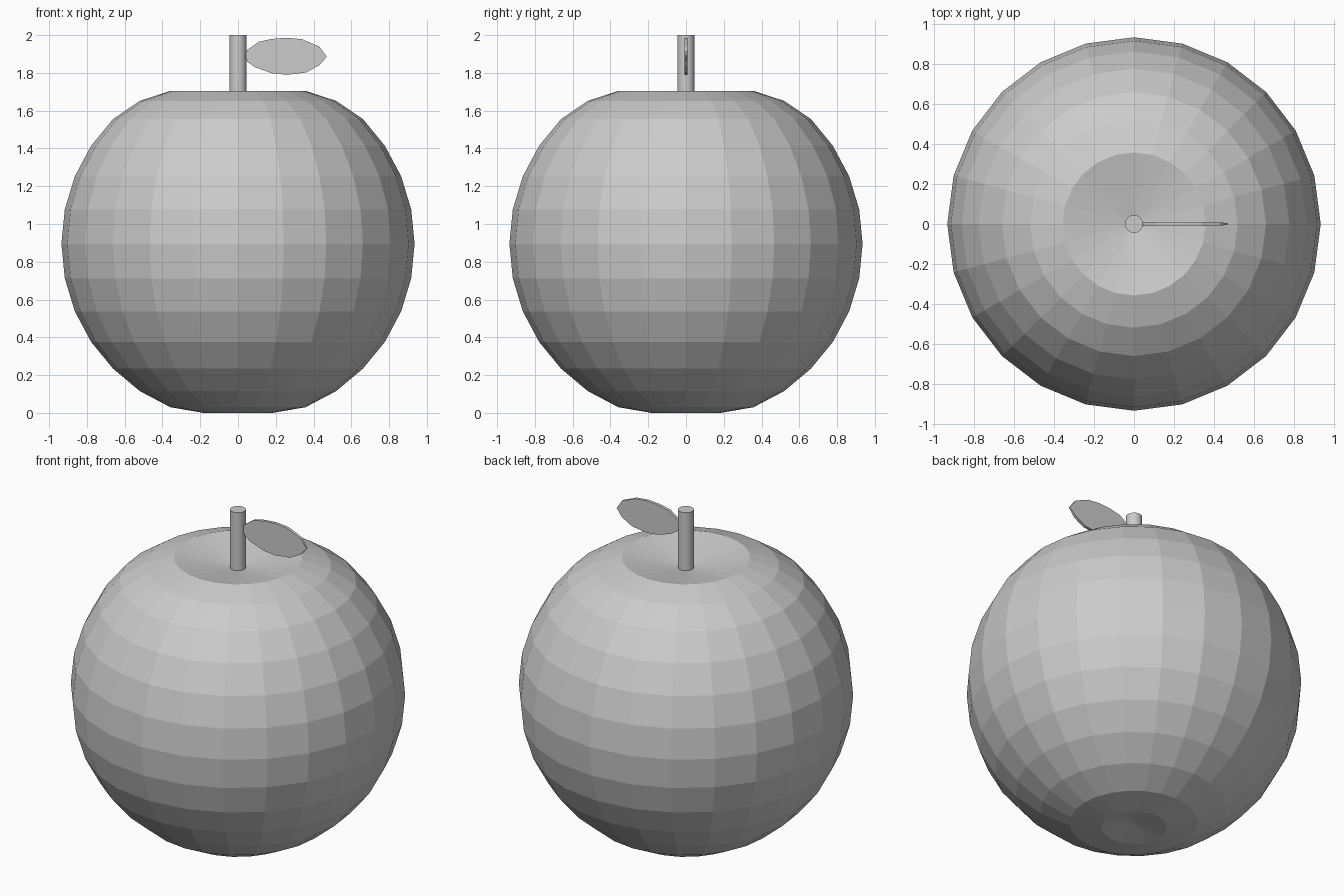
import bpy, bmesh
from math import sin, cos, radians, pi

if "Cube" in bpy.data.objects:
    bpy.data.objects.remove(bpy.data.objects["Cube"])


def make_object(name, bm):
    bmesh.ops.recalc_face_normals(bm, faces=bm.faces)
    mesh = bpy.data.meshes.new(name)
    bm.to_mesh(mesh)
    bm.free()
    obj = bpy.data.objects.new(name, mesh)
    bpy.context.collection.objects.link(obj)
    return obj


# Fruit: low-poly sphere with its two ends pressed in
R, CZ, SEG, RINGS = 0.935, 0.895, 24, 16
bm = bmesh.new()
bmesh.ops.create_uvsphere(bm, u_segments=SEG, v_segments=RINGS, radius=R)
dented = {8: 1.635, 7: 1.67, 6: 1.705, 5: 1.652,
          -5: 0.115, -6: 0.03, -7: 0.0, -8: 0.03}
heights = {k: CZ + R * sin(k * pi / RINGS) for k in range(-8, 9)}
for v in bm.verts:
    ring = min(heights, key=lambda k: abs(heights[k] - CZ - v.co.z))
    v.co.z = dented.get(ring, heights[ring])
make_object("fruit", bm)

# Stem
bpy.ops.mesh.primitive_cylinder_add(vertices=16, radius=0.045, depth=0.4,
                                    location=(0, 0, 1.8))
stem = bpy.context.object
stem.name = "stem"
bpy.ops.object.shade_smooth_by_angle(angle=radians(40))

# Leaf: thin upright outline, pinched at the tip
outline = [(0.035, 1.895), (0.05, 1.922), (0.11, 1.965), (0.18, 1.98), (0.26, 1.986),
           (0.34, 1.978), (0.43, 1.94), (0.47, 1.885), (0.43, 1.84),
           (0.36, 1.802), (0.26, 1.79), (0.18, 1.798), (0.09, 1.83), (0.05, 1.858)]
bm = bmesh.new()
half = lambda x: 0.003 if x > 0.46 else 0.009
front = [bm.verts.new((x, -half(x), z)) for x, z in outline]
back = [bm.verts.new((x, half(x), z)) for x, z in outline]
bm.faces.new(front)
bm.faces.new(back[::-1])
n = len(outline)
for i in range(n):
    j = (i + 1) % n
    bm.faces.new((front[i], back[i], back[j], front[j]))
make_object("leaf", bm)
